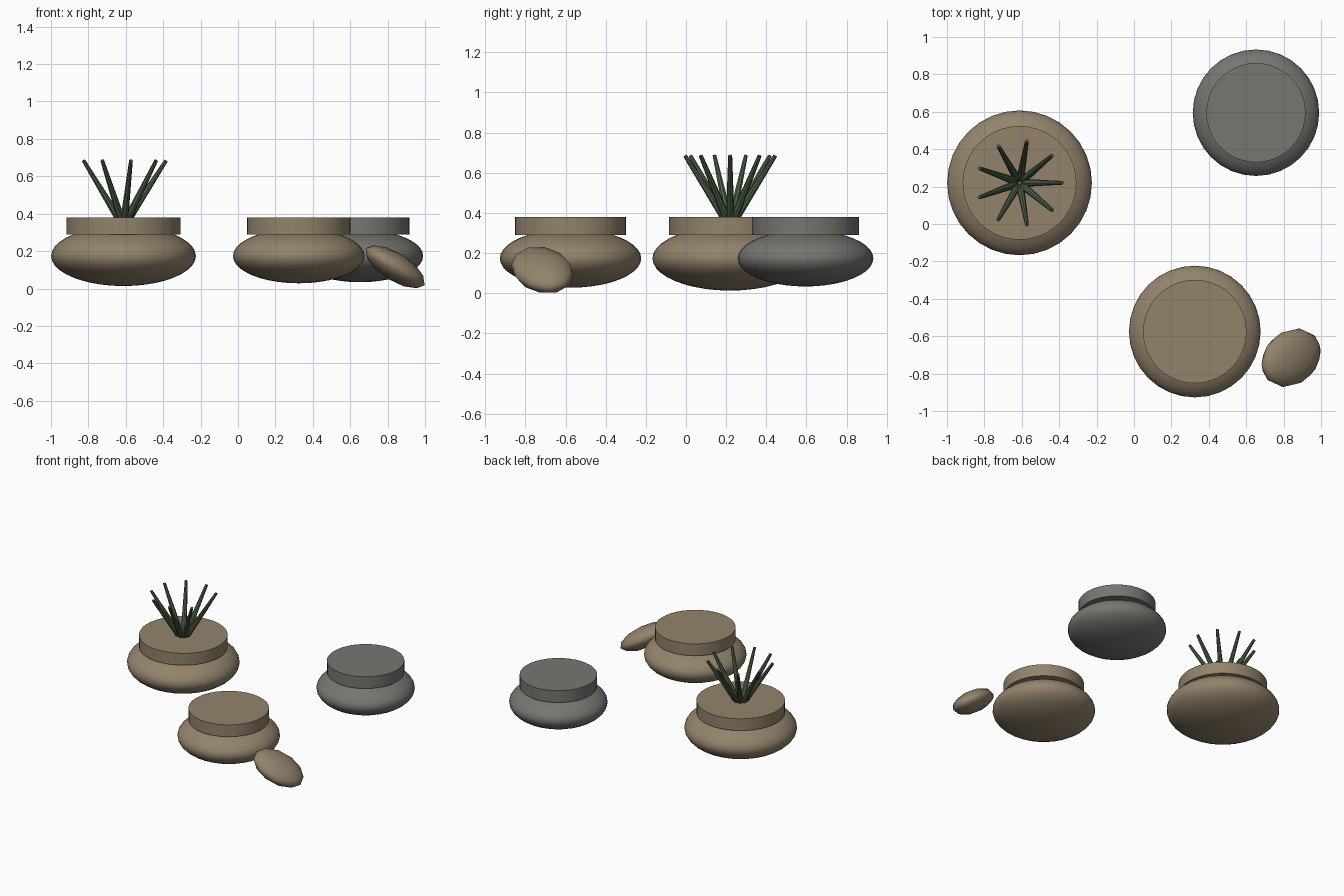
import bpy
import math
from mathutils import Matrix, Vector

cube = bpy.data.objects.get("Cube")
if cube:
    bpy.data.objects.remove(cube, do_unlink=True)


def material(name, color):
    mat = bpy.data.materials.new(name)
    mat.use_nodes = True
    rgba = (*color, 1)
    mat.diffuse_color = rgba
    mat.node_tree.nodes["Principled BSDF"].inputs["Base Color"].default_value = rgba
    return mat


sand = material("sandstone", (0.29, 0.23, 0.15))
grey = material("grey stone", (0.18, 0.18, 0.165))
green = material("leaf green", (0.075, 0.115, 0.065))


def finish(name, mat):
    """Name, colour and smooth the newest object."""
    obj = bpy.context.object
    obj.name = name
    obj.data.materials.append(mat)
    bpy.ops.object.shade_smooth_by_angle(angle=math.radians(40))
    return obj


def stone(name, x, y, radius, mat):
    """Flattened boulder with a flat disc on top."""
    bpy.ops.mesh.primitive_uv_sphere_add(segments=32, ring_count=20, location=(x, y, 0.174))
    body = finish(name + "_body", mat)
    body.scale = (radius, radius, radius * 0.415)
    bpy.ops.mesh.primitive_cylinder_add(vertices=40, radius=radius * 0.786, depth=0.09,
                                        location=(x, y, 0.335))
    finish(name + "_cap", mat)


# Three capped stones
stone("planted_stone", -0.612, 0.22, 0.387, sand)
stone("front_stone", 0.325, -0.575, 0.352, sand)
stone("back_stone", 0.652, 0.595, 0.338, grey)

# Tilted pebble
bpy.ops.mesh.primitive_ico_sphere_add(subdivisions=2, radius=1.02)
pebble = finish("pebble", sand)
tilt = Matrix.Rotation(math.radians(32), 4, "Y") @ Matrix.Rotation(math.radians(25), 4, "Z")
pebble.matrix_world = (Matrix.Translation((0.84, -0.715, 0.116)) @ tilt
                       @ Matrix.Diagonal((0.19, 0.145, 0.074, 1)))

# Ring of spiky leaves
LEAVES = 9
for i in range(LEAVES):
    angle = math.tau * i / LEAVES
    out = Vector((math.cos(angle), math.sin(angle), 0))
    center = Vector((-0.612, 0.22, 0))
    base = center + out * 0.012 + Vector((0, 0, 0.35))
    tip = center + out * 0.228 + Vector((0, 0, 0.685))
    axis = tip - base
    bpy.ops.mesh.primitive_cone_add(vertices=8, radius1=0.022, radius2=0.01,
                                    depth=axis.length, location=(base + tip) / 2,
                                    rotation=axis.to_track_quat("Z", "Y").to_euler())
    finish(f"leaf_{i + 1}", green)
